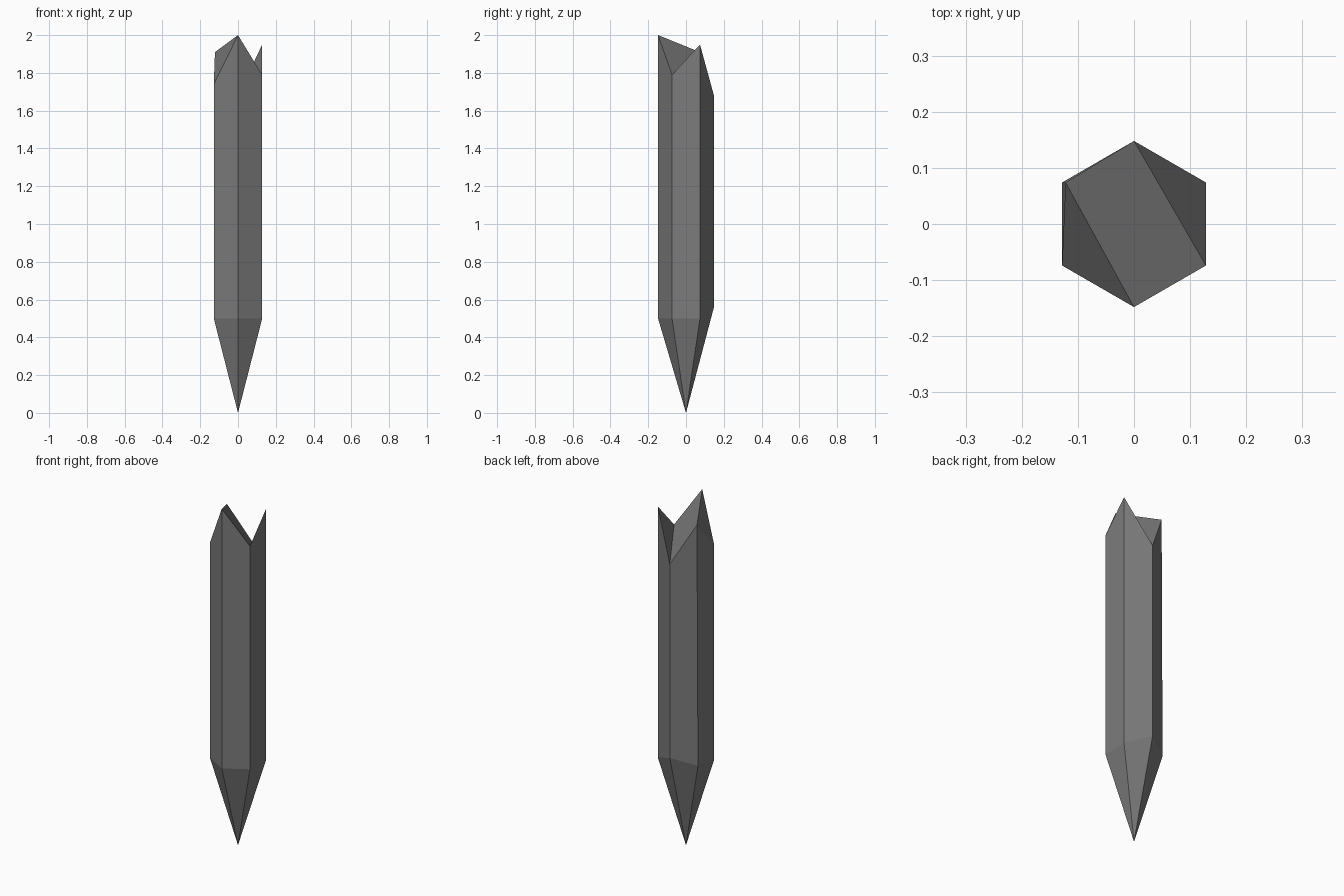
import bpy, bmesh, math

if "Cube" in bpy.data.objects:
    bpy.data.objects.remove(bpy.data.objects["Cube"])

# One flat grey for the whole stake
mat = bpy.data.materials.new("dark grey")
mat.diffuse_color = (0.2, 0.2, 0.2, 1)
mat.use_nodes = True
mat.node_tree.nodes["Principled BSDF"].inputs["Base Color"].default_value = mat.diffuse_color

R = 0.148
# Heights per corner, counter-clockwise from the front corner:
# front, front right, back right, back, back left, front left
TOP = [2.0, 1.79, 1.95, 1.68, 1.91, 1.74]
SHOULDER = [0.5, 0.5, 0.5, 0.56, 0.52, 0.5]


def ring(bm, heights):
    """Hexagon of corners, each at its own height."""
    verts = []
    for i, z in enumerate(heights):
        a = math.radians(-90 + 60 * i)
        verts.append(bm.verts.new((R * math.cos(a), R * math.sin(a), z)))
    return verts


bm = bmesh.new()
tip = bm.verts.new((0, 0, 0))
low = ring(bm, SHOULDER)
top = ring(bm, TOP)
top[4].co.x = -0.122  # back left corner leans in slightly

# Shaft sides and pointed end
for i in range(6):
    j = (i + 1) % 6
    bm.faces.new((low[i], low[j], top[j], top[i]))
    bm.faces.new((tip, low[j], low[i]))

# Jagged broken top: a sloping band with a facet on either side
for ids in ((0, 1, 3, 4), (1, 2, 3), (4, 5, 0)):
    bm.faces.new([top[i] for i in ids])

bmesh.ops.recalc_face_normals(bm, faces=bm.faces)
mesh = bpy.data.meshes.new("stake")
bm.to_mesh(mesh)
bm.free()
mesh.materials.append(mat)
bpy.context.collection.objects.link(bpy.data.objects.new("stake", mesh))
